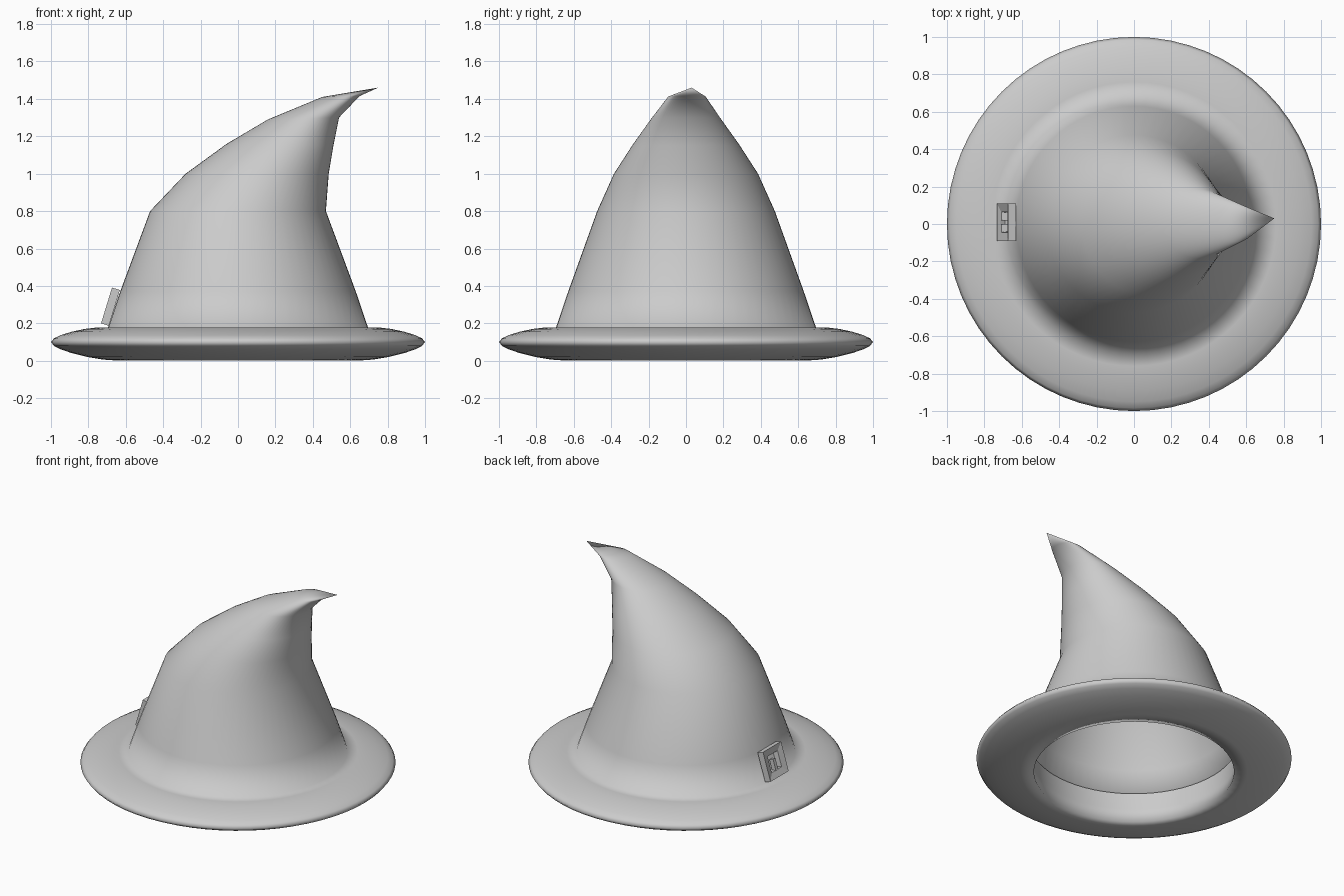
import bpy, bmesh, math
from mathutils import Matrix, Vector

if "Cube" in bpy.data.objects:
    bpy.data.objects.remove(bpy.data.objects["Cube"])

def skin(name, loops, closed=False, tip=None):
    """Bridge a list of vertex loops into one surface."""
    bm = bmesh.new()
    rows = [[bm.verts.new(p) for p in loop] for loop in loops]
    n = len(rows[0])
    pairs = list(zip(rows, rows[1:]))
    if closed:
        pairs.append((rows[-1], rows[0]))
    for a, b in pairs:
        for j in range(n):
            k = (j + 1) % n
            bm.faces.new((a[j], a[k], b[k], b[j]))
    if tip:
        t = bm.verts.new(tip)
        for j in range(n):
            bm.faces.new((rows[-1][j], rows[-1][(j + 1) % n], t))
    mesh = bpy.data.meshes.new(name)
    bm.to_mesh(mesh)
    bm.free()
    obj = bpy.data.objects.new(name, mesh)
    bpy.context.collection.objects.link(obj)
    return obj

def ring(left, right, hy, cy=0.0, n=64):
    """Tilted elliptical loop given its left and right ends in the xz plane."""
    l, r = Vector((left[0], cy, left[1])), Vector((right[0], cy, right[1]))
    mid, half = (l + r) / 2, (r - l) / 2
    return [mid + half * math.cos(a) + Vector((0, hy * math.sin(a), 0))
            for a in (math.tau * i / n for i in range(n))]

# Hat: inner band and brim as a round profile, then the bent crown
brim = [(0.66, 0.22), (0.65, 0.10), (0.635, 0.0), (0.72, 0.006), (0.81, 0.021),
        (0.89, 0.041), (0.95, 0.062), (0.985, 0.08), (1.0, 0.10),
        (0.985, 0.119), (0.95, 0.136), (0.89, 0.155), (0.82, 0.17),
        (0.76, 0.177), (0.695, 0.178)]
crown = [((-0.63, 0.37), (0.63, 0.37), 0.63, 0),
         ((-0.47, 0.80), (0.47, 0.80), 0.475, 0),
         ((-0.28, 1.00), (0.485, 1.00), 0.385, 0),
         ((-0.06, 1.16), (0.51, 1.15), 0.285, 0),
         ((0.16, 1.29), (0.54, 1.30), 0.185, 0),
         ((0.45, 1.41), (0.65, 1.415), 0.10, 0.005)]
loops = [ring((-r, z), (r, z), r) for r, z in brim] + [ring(*c) for c in crown]
hat = skin("hat", loops, tip=(0.75, 0.03, 1.46))
hat.data.shade_smooth()

# Buckle frame: square loops around an opening, local z pointing outward
def square(s, z):
    return [Vector((x * s, y * s, z)) for x, y in ((-1, -1), (1, -1), (1, 1), (-1, 1))]

frame = skin("buckle_frame", [square(0.1, -0.022), square(0.1, 0.022),
                              square(0.055, 0.012), square(0.05, -0.022)], closed=True)

# Buckle prong
bpy.ops.mesh.primitive_cube_add(size=1)
prong = bpy.context.object
prong.name = "buckle_prong"
prong.data.transform(Matrix.Translation((-0.02, 0, 0)) @ Matrix.Diagonal((0.08, 0.025, 0.03, 1)))

# Lean both against the left side of the crown
place = Matrix.Translation((-0.682, 0.01, 0.289)) @ Matrix.Rotation(math.radians(-73), 4, 'Y')
for part in (frame, prong):
    part.data.transform(place)
